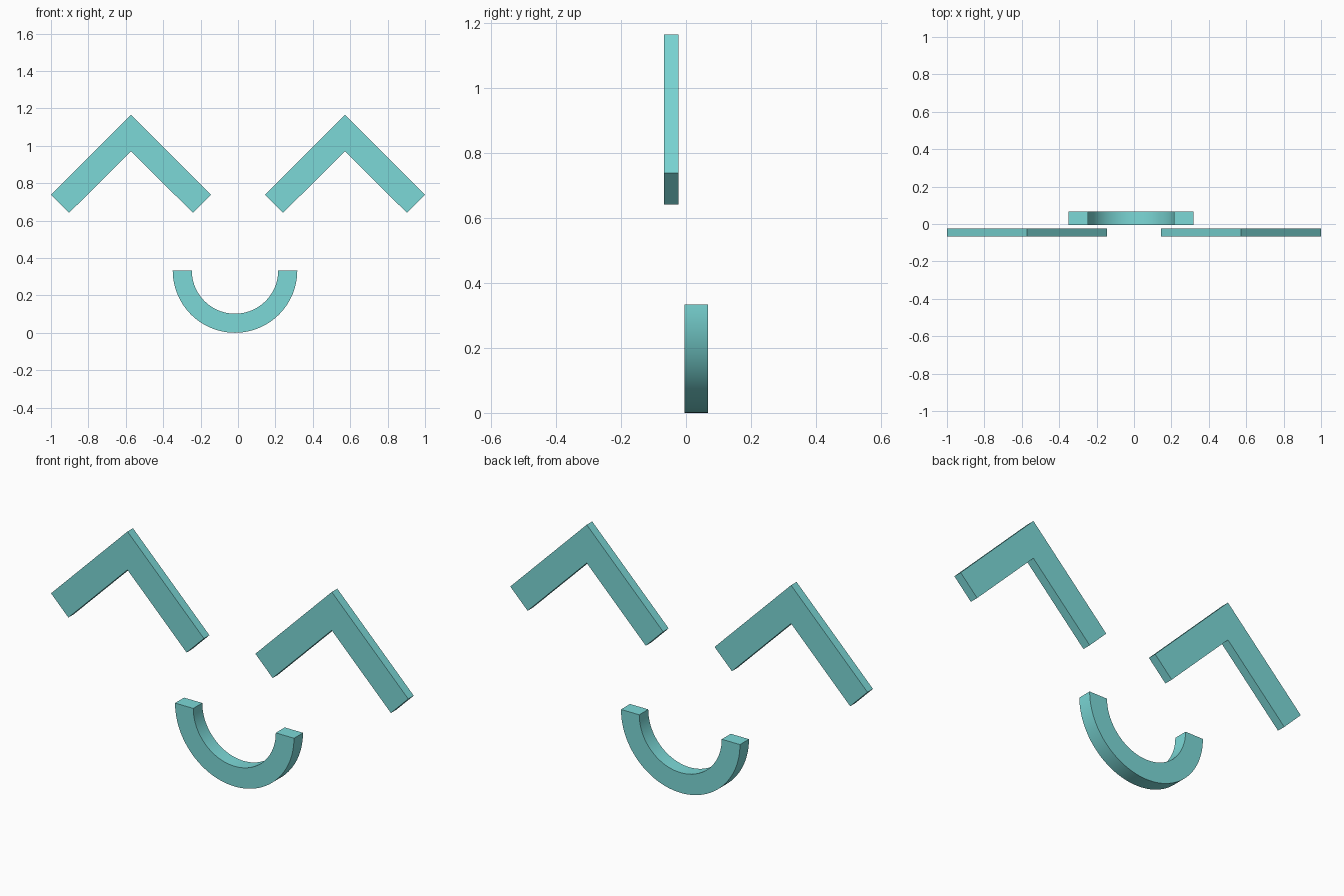
import bpy, bmesh, math

cube = bpy.data.objects.get("Cube")
if cube:
    bpy.data.objects.remove(cube)

# Single flat colour
color = (0.2, 0.69, 0.68, 1)
teal = bpy.data.materials.new("soft_teal")
teal.use_nodes = True
teal.diffuse_color = color
teal.node_tree.nodes["Principled BSDF"].inputs["Base Color"].default_value = color


def extrude_outline(name, outline, front, back):
    """Extrude an (x, z) outline from y = front to y = back."""
    bm = bmesh.new()
    face = bm.faces.new([bm.verts.new((x, front, z)) for x, z in outline])
    result = bmesh.ops.extrude_face_region(bm, geom=[face])
    moved = [v for v in result["geom"] if isinstance(v, bmesh.types.BMVert)]
    bmesh.ops.translate(bm, verts=moved, vec=(0, back - front, 0))
    bmesh.ops.recalc_face_normals(bm, faces=bm.faces)
    mesh = bpy.data.meshes.new(name)
    bm.to_mesh(mesh)
    bm.free()
    mesh.materials.append(teal)
    obj = bpy.data.objects.new(name, mesh)
    bpy.context.collection.objects.link(obj)
    return obj


# Chevron eyes
half = [(0, 1.165), (0.428, 0.738), (0.331, 0.641), (0, 0.971)]
chevron = half + [(-x, z) for x, z in reversed(half[1:3])]
for name, side in (("left_eye", 1), ("right_eye", -1)):
    extrude_outline(name, [(x + side * 0.572, z) for x, z in chevron], -0.067, -0.023)

# Half-ring mouth
STEPS = 48
center_x, center_z = -0.016, 0.333


def arc(radius):
    angles = [math.pi * (1 + i / STEPS) for i in range(STEPS + 1)]
    return [(center_x + radius * math.cos(a), center_z + radius * math.sin(a)) for a in angles]


mouth = extrude_outline("smiling_mouth", arc(0.333) + arc(0.231)[::-1], -0.005, 0.067)
bpy.context.view_layer.objects.active = mouth
mouth.select_set(True)
bpy.ops.object.shade_smooth_by_angle(angle=math.radians(30))
